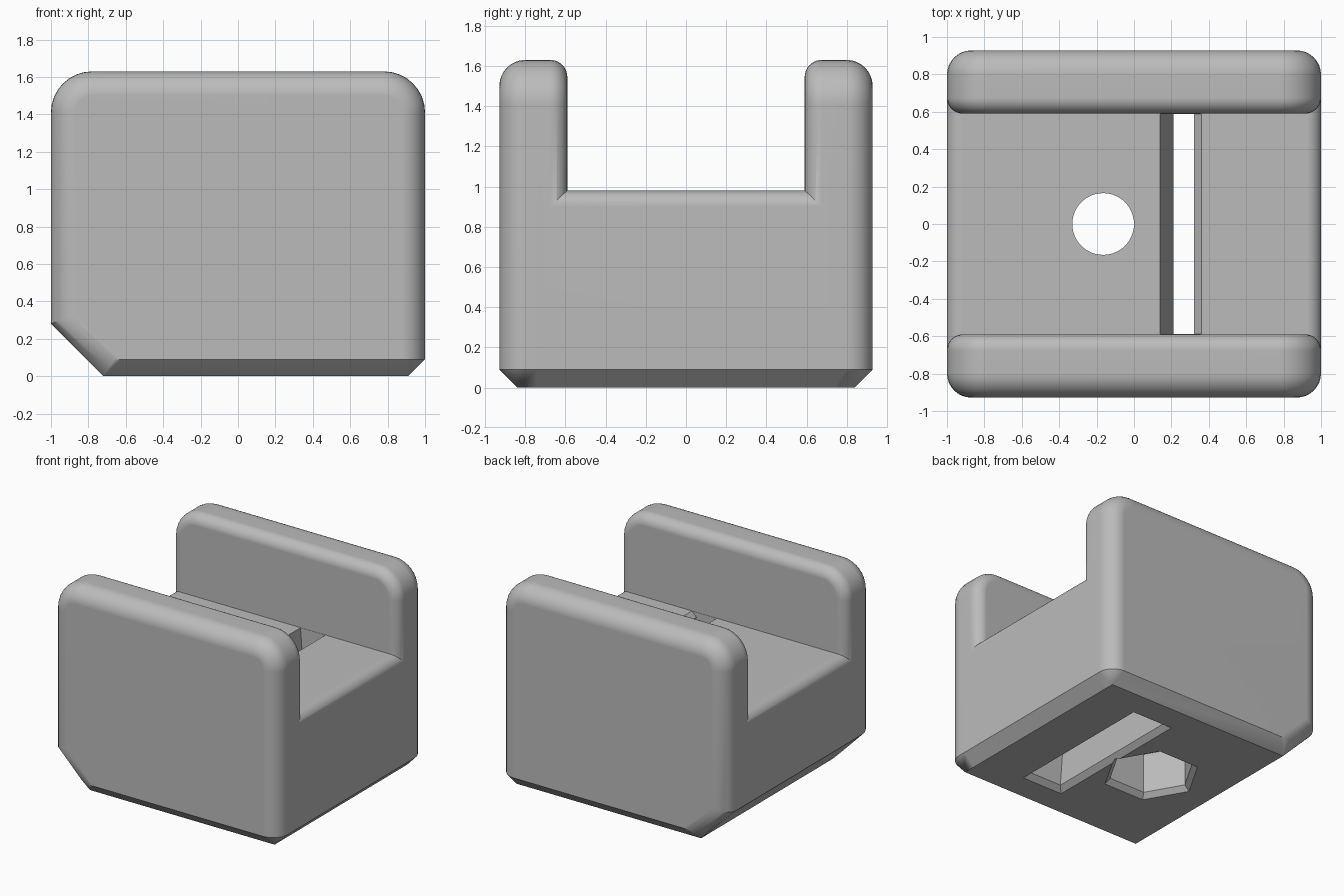
import bpy, bmesh
from math import sin, cos, pi, sqrt, radians

if "Cube" in bpy.data.objects:
    bpy.data.objects.remove(bpy.data.objects["Cube"])

HALF_Y, INNER_Y, TOP, FLOOR = 0.928, 0.59, 1.63, 0.98
OUTER_R, INNER_R, CORNER_R, FLOOR_R = 0.13, 0.085, 0.22, 0.08
CHAMFER, BIG_CHAMFER, STEPS = 0.09, 0.28, 8

grey = bpy.data.materials.new("plain grey")
grey.use_nodes = True
grey.diffuse_color = (0.5, 0.5, 0.5, 1)
grey.node_tree.nodes["Principled BSDF"].inputs["Base Color"].default_value = (0.5, 0.5, 0.5, 1)


def finish(bm, name):
    bmesh.ops.recalc_face_normals(bm, faces=bm.faces)
    mesh = bpy.data.meshes.new(name)
    bm.to_mesh(mesh)
    bm.free()
    mesh.materials.append(grey)
    obj = bpy.data.objects.new(name, mesh)
    bpy.context.collection.objects.link(obj)
    return obj


def hull(name, points):
    """Closed convex solid around the points, with flat areas merged."""
    bm = bmesh.new()
    for p in points:
        bm.verts.new(p)
    bmesh.ops.remove_doubles(bm, verts=bm.verts, dist=1e-4)
    bmesh.ops.convex_hull(bm, input=bm.verts)
    bmesh.ops.delete(bm, geom=[v for v in bm.verts if not v.link_faces], context='VERTS')
    bmesh.ops.dissolve_limit(bm, angle_limit=radians(0.3), verts=bm.verts, edges=bm.edges)
    return finish(bm, name)


def prism(name, profile, half_y):
    """Extrude an x-z profile along y."""
    bm = bmesh.new()
    face = bm.faces.new([bm.verts.new((x, -half_y, z)) for x, z in profile])
    out = bmesh.ops.extrude_face_region(bm, geom=[face])
    moved = [v for v in out["geom"] if isinstance(v, bmesh.types.BMVert)]
    bmesh.ops.translate(bm, verts=moved, vec=(0, 2 * half_y, 0))
    return finish(bm, name)


def section(y, top, radius, inset=0):
    """Side outline at y, shrunk by inset, above the foot chamfer."""
    r, half = radius - inset, 1 - inset
    pts = []
    for side in (-1, 1):
        for i in range(STEPS + 1):
            a = pi / 2 * i / STEPS
            pts.append((side * (half - r + r * cos(a)), y, top - inset - r + r * sin(a)))
    pts += [(-half, y, BIG_CHAMFER + inset * (sqrt(2) - 1)),
            (-1 + BIG_CHAMFER - CHAMFER + inset * sqrt(2), y, CHAMFER),
            (half, y, CHAMFER)]
    return pts


def foot(y):
    return [(BIG_CHAMFER - 1, y, 0), (1 - CHAMFER, y, 0)]


def wall(name, side):
    """Upright cheek with rounded outer and inner rims."""
    pts = foot(side * (HALF_Y - CHAMFER)) + foot(side * (INNER_Y + INNER_R))
    for i in range(STEPS + 1):
        a = pi / 2 * i / STEPS
        for rim_y, r, way in ((HALF_Y, OUTER_R, 1), (INNER_Y, INNER_R, -1)):
            y = rim_y - way * r * (1 - sin(a))
            pts += section(side * y, TOP, CORNER_R, r * (1 - cos(a)))
    return hull(name, pts)


def combine(target, tool, operation):
    mod = target.modifiers.new(operation.title(), 'BOOLEAN')
    mod.operation, mod.object, mod.solver = operation, tool, 'EXACT'
    bpy.context.view_layer.objects.active = target
    bpy.ops.object.modifier_apply(modifier=mod.name)
    bpy.data.objects.remove(tool)


def ring(radius, z, sides, cx=-0.165):
    return [(cx + radius * cos(2 * pi * i / sides), radius * sin(2 * pi * i / sides), z)
            for i in range(sides)]


def rect(x0, x1, half_y, z):
    return [(x, y, z) for x in (x0, x1) for y in (-half_y, half_y)]


# Base with a rounded floor edge, and the two cheeks
base_y = 0.74
body = hull("clamp_body", [p for y in (-base_y, base_y)
                           for p in section(y, FLOOR, FLOOR_R) + foot(y)])
for label, s in (("front_wall", -1), ("back_wall", 1)):
    combine(body, wall(label, s), 'UNION')

# Slanted slot with a flared bottom mouth
slot = [(0.14, 1.02), (0.14, FLOOR), (0.21, 0.04), (0.21, 0.02), (0.49, 0.02),
        (0.49, 0.04), (0.32, 0.94), (0.36, FLOOR), (0.36, 1.02)]
combine(body, prism("slot_cutter", slot, INNER_Y - 0.002), 'DIFFERENCE')
combine(body, hull("slot_mouth", rect(0.21, 0.49, 0.588, 0.04) + rect(0.16, 0.54, 0.638, -0.01)),
        'DIFFERENCE')

# Bolt hole, six-sided nut pocket and its flared mouth
combine(body, hull("bolt_cutter", ring(0.165, 0.2, 48) + ring(0.165, 1.1, 48)), 'DIFFERENCE')
combine(body, hull("nut_cutter", ring(0.32, 0.02, 6) + ring(0.32, 0.36, 6)), 'DIFFERENCE')
combine(body, hull("nut_mouth", ring(0.32, 0.04, 6) + ring(0.37, -0.01, 6)), 'DIFFERENCE')

# Smooth the rounded edges, keep the chamfers crisp
bpy.ops.object.select_all(action='DESELECT')
body.select_set(True)
bpy.context.view_layer.objects.active = body
bpy.ops.object.shade_smooth_by_angle(angle=radians(30))
normals = body.modifiers.new("Face weighted normals", 'WEIGHTED_NORMAL')
normals.keep_sharp = True
